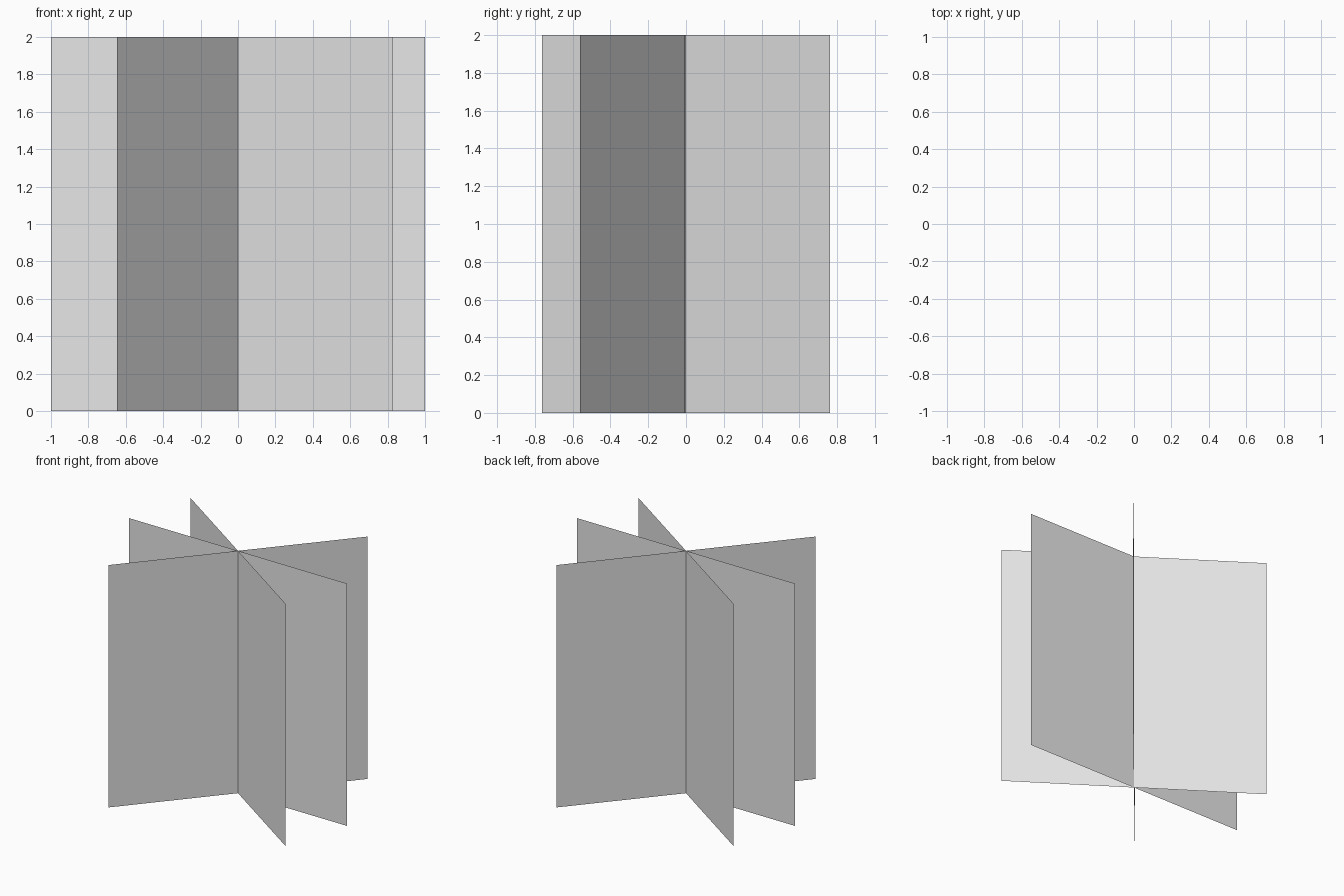
import bpy
from math import radians

old = bpy.data.objects.get("Cube")
if old:
    bpy.data.objects.remove(old, do_unlink=True)

# Single matte grey for every panel
GREY = (0.8, 0.8, 0.8, 1)
mat = bpy.data.materials.new("light_grey")
mat.use_nodes = True
mat.diffuse_color = GREY
mat.node_tree.nodes["Principled BSDF"].inputs["Base Color"].default_value = GREY


def add_panel(name, heading):
    """Upright square sheet through the central axis, turned to a heading in degrees."""
    bpy.ops.mesh.primitive_plane_add(size=2, location=(0, 0, 1),
                                     rotation=(radians(90), 0, radians(heading)))
    panel = bpy.context.object
    panel.name = name
    panel.data.materials.append(mat)


# Three sheets crossing on one vertical axis
add_panel("side_panel", -0.4)
add_panel("forward_left_panel", -34.2)
add_panel("forward_right_panel", 49.6)
